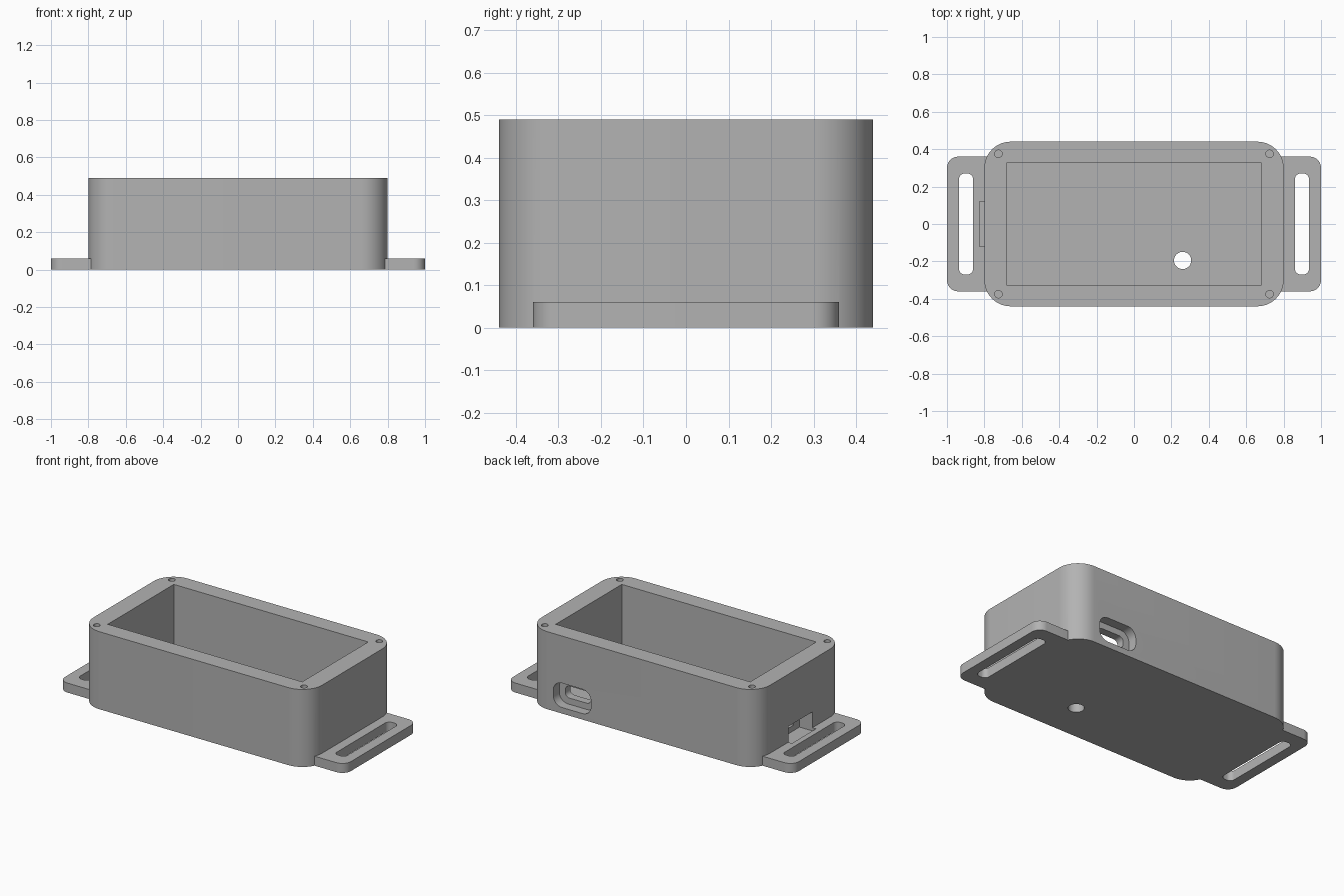
import bpy
import math
from mathutils import Matrix, Vector
import bmesh

if "Cube" in bpy.data.objects:
    bpy.data.objects.remove(bpy.data.objects["Cube"], do_unlink=True)

grey = bpy.data.materials.new("plain_grey")
grey.use_nodes = True
colour = (0.45, 0.45, 0.45, 1)
grey.diffuse_color = colour
grey.node_tree.nodes["Principled BSDF"].inputs["Base Color"].default_value = colour

UP = Matrix.Identity(3)
# Columns are the profile's width, height and extrusion directions
ALONG_Y = Matrix(((-1, 0, 0), (0, 0, 1), (0, 1, 0)))
ALONG_X = Matrix(((0, 0, 1), (1, 0, 0), (0, 1, 0)))


def rounded_prism(name, centre, width, height, radius, depth, frame=UP, steps=10):
    """Rounded rectangle extruded from centre along the frame's third axis."""
    outline = []
    for corner, (sx, sy) in enumerate(((1, 1), (-1, 1), (-1, -1), (1, -1))):
        cx, cy = sx * (width / 2 - radius), sy * (height / 2 - radius)
        if radius == 0:
            outline.append((cx, cy))
            continue
        for i in range(steps + 1):
            a = (corner + i / steps) * math.pi / 2
            outline.append((cx + radius * math.cos(a), cy + radius * math.sin(a)))
    bm = bmesh.new()
    verts = [bm.verts.new(Vector(centre) + frame @ Vector((x, y, 0))) for x, y in outline]
    face = bm.faces.new(verts)
    new = bmesh.ops.extrude_face_region(bm, geom=[face])["geom"]
    moved = [v for v in new if isinstance(v, bmesh.types.BMVert)]
    bmesh.ops.translate(bm, verts=moved, vec=frame @ Vector((0, 0, depth)))
    bmesh.ops.remove_doubles(bm, verts=bm.verts, dist=1e-5)
    bmesh.ops.recalc_face_normals(bm, faces=bm.faces)
    mesh = bpy.data.meshes.new(name)
    bm.to_mesh(mesh)
    bm.free()
    mesh.materials.append(grey)
    ob = bpy.data.objects.new(name, mesh)
    bpy.context.collection.objects.link(ob)
    return ob


def round_hole(name, x, y, z, radius, depth):
    bpy.ops.mesh.primitive_cylinder_add(vertices=32, radius=radius, depth=depth,
                                        location=(x, y, z + depth / 2))
    ob = bpy.context.object
    ob.name = name
    ob.data.materials.append(grey)
    return ob


def combine(target, tool, operation):
    """Apply a boolean and discard the tool object."""
    tool.hide_render = True
    mod = target.modifiers.new(operation.lower(), "BOOLEAN")
    mod.operation = operation
    mod.solver = "EXACT"
    mod.object = tool
    bpy.context.view_layer.objects.active = target
    bpy.ops.object.modifier_apply(modifier=mod.name)
    bpy.data.objects.remove(tool, do_unlink=True)


# Box body with a base plate that forms both strap tabs
body = rounded_prism("enclosure_body", (0, 0, 0), 1.6, 0.88, 0.14, 0.49, steps=14)
plate = rounded_prism("strap_plate", (0, 0, 0), 2.0, 0.72, 0.06, 0.06)
combine(body, plate, "UNION")

# Open cavity, strap slots and lid screw holes
cutters = [rounded_prism("cavity", (0, 0, 0.06), 1.36, 0.66, 0, 0.6)]
for side in (-1, 1):
    cutters.append(rounded_prism("strap_slot", (side * 0.898, 0, -0.1),
                                 0.075, 0.54, 0.03, 0.3))
    for end in (-1, 1):
        cutters.append(round_hole("screw_hole", side * 0.725, end * 0.375, 0.25, 0.02, 0.4))

# Floor hole
cutters.append(round_hole("floor_hole", 0.26, -0.195, -0.1, 0.046, 0.3))

# Stepped port in the back wall
cutters.append(rounded_prism("port_recess", (0.488, 0.38, 0.115),
                             0.264, 0.154, 0.06, 0.2, ALONG_Y))
cutters.append(rounded_prism("port_opening", (0.488, 0.25, 0.115),
                             0.18, 0.075, 0.03, 0.2, ALONG_Y))

# Switch notch and slot in the end wall
cutters.append(rounded_prism("switch_recess", (-0.825, 0, 0.1),
                             0.24, 0.12, 0, 0.115, ALONG_X))
cutters.append(rounded_prism("switch_opening", (-0.75, 0, 0.105),
                             0.12, 0.06, 0, 0.15, ALONG_X))

for cutter in cutters:
    combine(body, cutter, "DIFFERENCE")

bpy.ops.object.select_all(action="DESELECT")
body.select_set(True)
bpy.context.view_layer.objects.active = body
bpy.ops.object.shade_smooth_by_angle(angle=math.radians(30))
